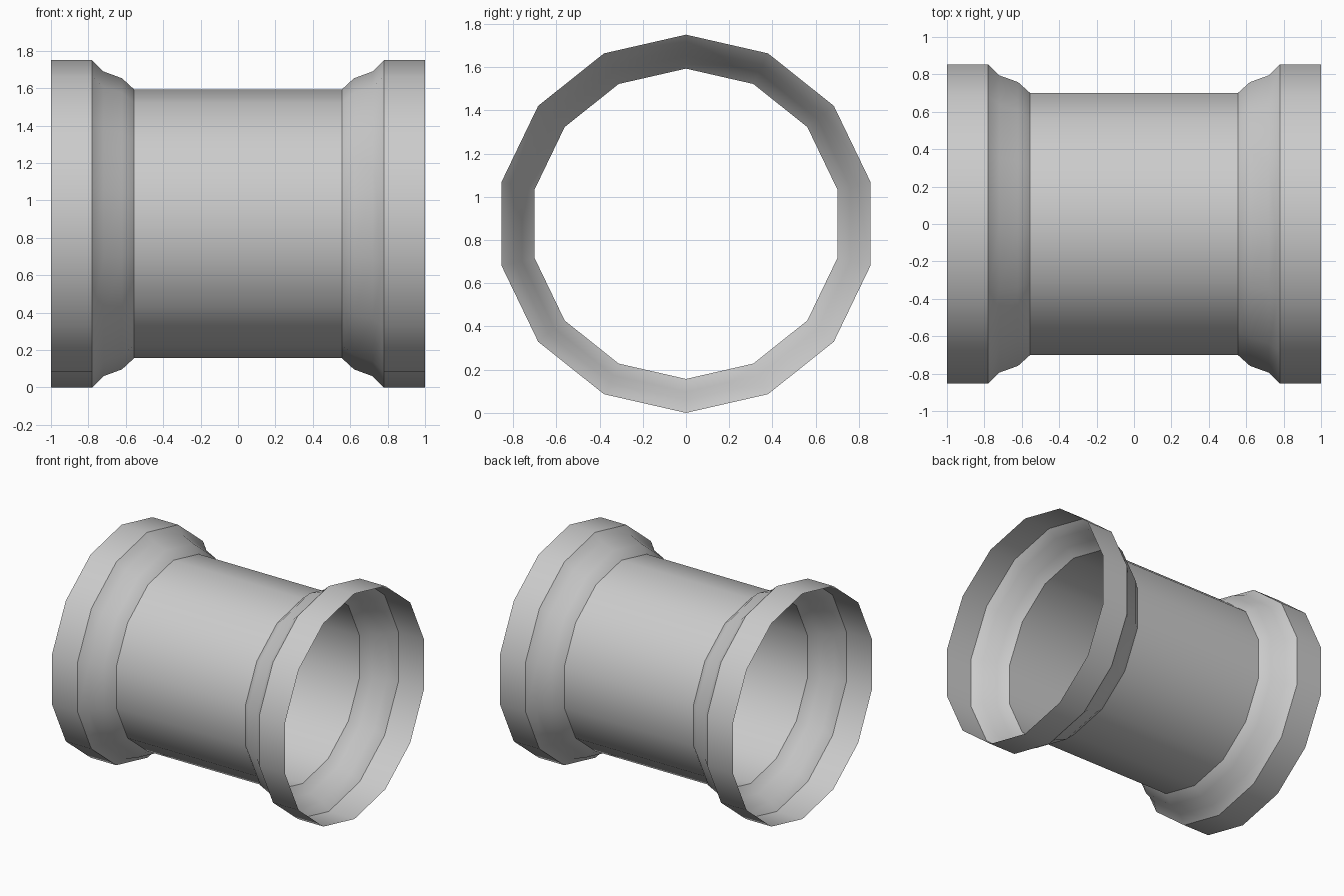
import bpy, bmesh, math

if "Cube" in bpy.data.objects:
    bpy.data.objects.remove(bpy.data.objects["Cube"])

SIDES = 14
CENTRE_Z = 0.875

# Half profile (x, radius) from the open rim to the barrel, then mirrored
half = [(1.0, 0.875), (0.78, 0.875), (0.72, 0.815), (0.62, 0.778), (0.555, 0.718)]
profile = [(-x, r) for x, r in half] + half[::-1]

# Open single-walled pipe, with a corner at the top and bottom
bm = bmesh.new()
rings = []
for x, r in profile:
    ring = []
    for i in range(SIDES):
        a = 2 * math.pi * i / SIDES
        ring.append(bm.verts.new((x, r * math.sin(a), CENTRE_Z + r * math.cos(a))))
    rings.append(ring)
for a, b in zip(rings, rings[1:]):
    for i in range(SIDES):
        j = (i + 1) % SIDES
        bm.faces.new((a[i], a[j], b[j], b[i]))
bmesh.ops.recalc_face_normals(bm, faces=bm.faces)
# Make the wall face outward
if sum(f.normal.y * f.calc_center_median().y for f in bm.faces) < 0:
    bmesh.ops.reverse_faces(bm, faces=bm.faces)

mesh = bpy.data.meshes.new("flanged_pipe")
bm.to_mesh(mesh)
bm.free()
pipe = bpy.data.objects.new("flanged_pipe", mesh)
bpy.context.collection.objects.link(pipe)

# Smooth around the barrel, sharp at the collar steps
bpy.context.view_layer.objects.active = pipe
pipe.select_set(True)
bpy.ops.object.shade_smooth_by_angle(angle=math.radians(30))
